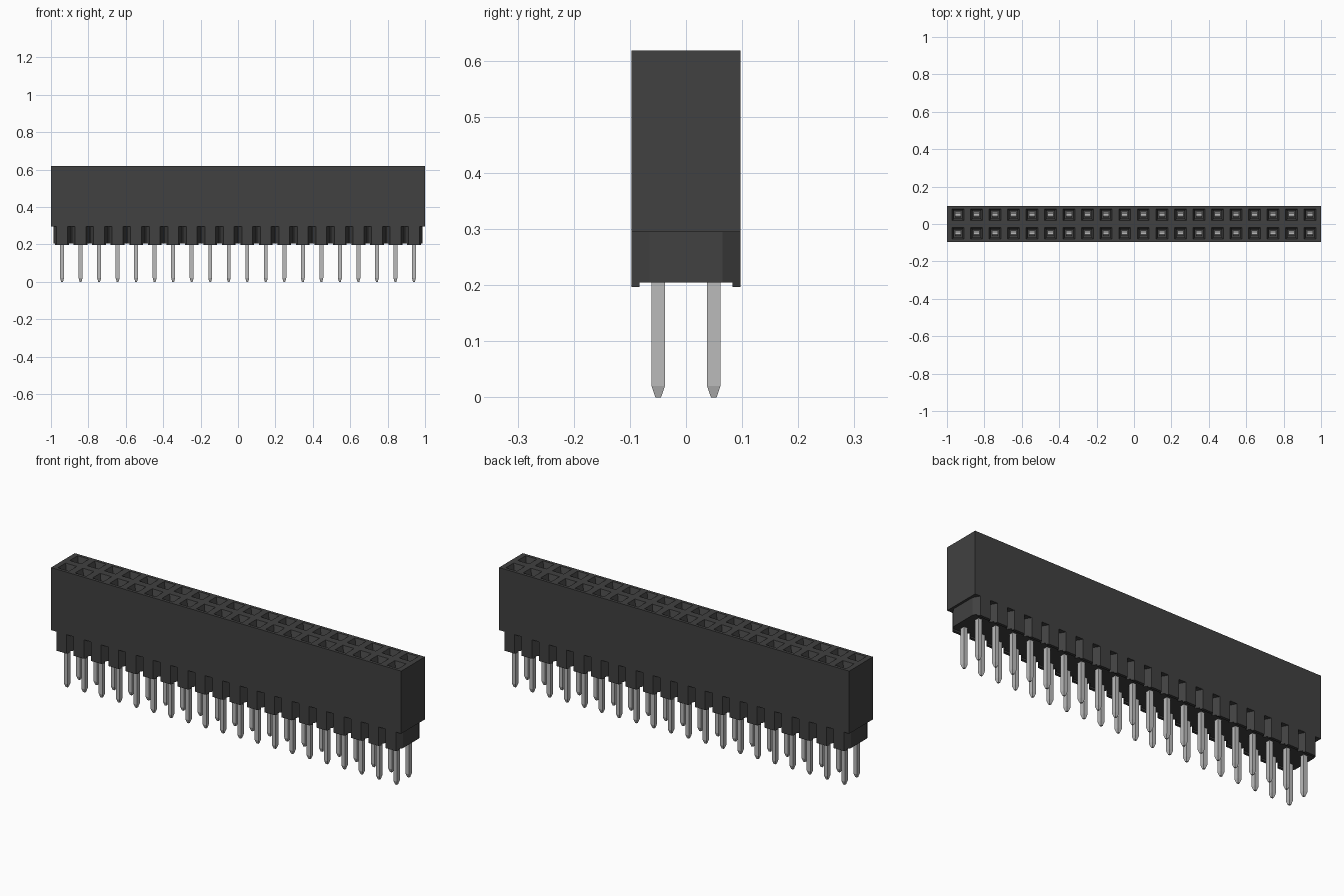
import bpy, bmesh

cube = bpy.data.objects.get("Cube")
if cube:
    bpy.data.objects.remove(cube, do_unlink=True)

COUNT, PITCH, ROW = 20, 0.099, 0.0495
XS = [(i - (COUNT - 1) / 2) * PITCH for i in range(COUNT)]
TOP, SKIRT_TOP, SKIRT_BOTTOM, TAB_BOTTOM = 0.618, 0.295, 0.205, 0.197
DEPTH = 0.097          # half depth of the housing
HOLE, THROAT = 0.032, 0.017


def material(name, rgb, rough):
    m = bpy.data.materials.new(name)
    m.use_nodes = True
    m.diffuse_color = (*rgb, 1)
    b = m.node_tree.nodes["Principled BSDF"]
    b.inputs["Base Color"].default_value = (*rgb, 1)
    b.inputs["Roughness"].default_value = rough
    return m


plastic = material("black plastic", (0.052, 0.052, 0.052), 0.6)
metal = material("tin metal", (0.5, 0.5, 0.5), 0.4)


def finish(bm, name, mat):
    bmesh.ops.recalc_face_normals(bm, faces=bm.faces)
    me = bpy.data.meshes.new(name)
    bm.to_mesh(me)
    bm.free()
    me.materials.append(mat)
    ob = bpy.data.objects.new(name, me)
    bpy.context.collection.objects.link(ob)
    return ob


def prism(bm, outline, z0, z1):
    low = [bm.verts.new((x, y, z0)) for x, y in outline]
    high = [bm.verts.new((x, y, z1)) for x, y in outline]
    bm.faces.new(low)
    bm.faces.new(high)
    for i in range(len(low)):
        j = (i + 1) % len(low)
        bm.faces.new((low[i], low[j], high[j], high[i]))


def stack(bm, x, y, sections):
    """Rectangular column through (z, half width, half depth) sections."""
    rings = [[bm.verts.new((x + sx * w, y + sy * d, z))
              for sx, sy in ((-1, -1), (1, -1), (1, 1), (-1, 1))]
             for z, w, d in sections]
    bm.faces.new(rings[0])
    bm.faces.new(rings[-1])
    for a, b in zip(rings, rings[1:]):
        for i in range(4):
            j = (i + 1) % 4
            bm.faces.new((a[i], a[j], b[j], b[i]))


# Housing: top sheet split along the socket edges
bm = bmesh.new()
xl = [-1.0] + [x + s * HOLE for x in XS for s in (-1, 1)] + [1.0]
yl = [-DEPTH] + [y + s * HOLE for y in (-ROW, ROW) for s in (-1, 1)] + [DEPTH]
grid = [[bm.verts.new((x, y, TOP)) for y in yl] for x in xl]
sockets = []
for i in range(len(xl) - 1):
    for j in range(len(yl) - 1):
        f = bm.faces.new((grid[i][j], grid[i + 1][j],
                          grid[i + 1][j + 1], grid[i][j + 1]))
        if i % 2 and j % 2:
            sockets.append(f)
# Outer walls and underside
rim = [e for e in bm.edges if e.is_boundary]
ext = bmesh.ops.extrude_edge_only(bm, edges=rim)["geom"]
for v in ext:
    if isinstance(v, bmesh.types.BMVert):
        v.co.z = SKIRT_TOP
bmesh.ops.contextual_create(
    bm, geom=[e for e in ext if isinstance(e, bmesh.types.BMEdge)])
# Socket funnels, then straight shafts
bmesh.ops.inset_individual(bm, faces=sockets, thickness=HOLE - THROAT)
for f in sockets:
    for v in f.verts:
        v.co.z = TOP - 0.03
shaft = bmesh.ops.extrude_discrete_faces(bm, faces=sockets)["faces"]
for f in shaft:
    for v in f.verts:
        v.co.z = 0.45
finish(bm, "housing", plastic)

# Skirt: one outline with a V notch between neighbouring positions
FLAT, WIDE, NOTCH = 0.029, 0.047, 0.065
front = [(x + dx, -y) for x in XS
         for dx, y in ((-WIDE, NOTCH), (-FLAT, DEPTH), (FLAT, DEPTH), (WIDE, NOTCH))]
bm = bmesh.new()
prism(bm, front + [(x, -y) for x, y in reversed(front)], SKIRT_BOTTOM, SKIRT_TOP)
finish(bm, "skirt", plastic)

# Standoff tabs below the skirt
bm = bmesh.new()
inner = 0.083
mid = FLAT + (WIDE - FLAT) * (DEPTH - inner) / (DEPTH - NOTCH)
for x in XS:
    for s in (-1, 1):
        prism(bm, [(x - mid, s * inner), (x - FLAT, s * DEPTH),
                   (x + FLAT, s * DEPTH), (x + mid, s * inner)],
              TAB_BOTTOM, SKIRT_BOTTOM)
finish(bm, "standoff_tabs", plastic)

# Solder pins with tapered tips, and contacts inside the sockets
pins, contacts = bmesh.new(), bmesh.new()
for x in XS:
    for y in (-ROW, ROW):
        stack(pins, x, y, [(0, 0.005, 0.005), (0.02, 0.0105, 0.0118),
                           (SKIRT_BOTTOM + 0.01, 0.0105, 0.0118)])
        stack(contacts, x, y, [(0.451, 0.016, 0.0155), (0.48, 0.016, 0.0155),
                               (0.5, 0.016, 0.006)])
finish(pins, "solder_pins", metal)
finish(contacts, "socket_contacts", metal)
